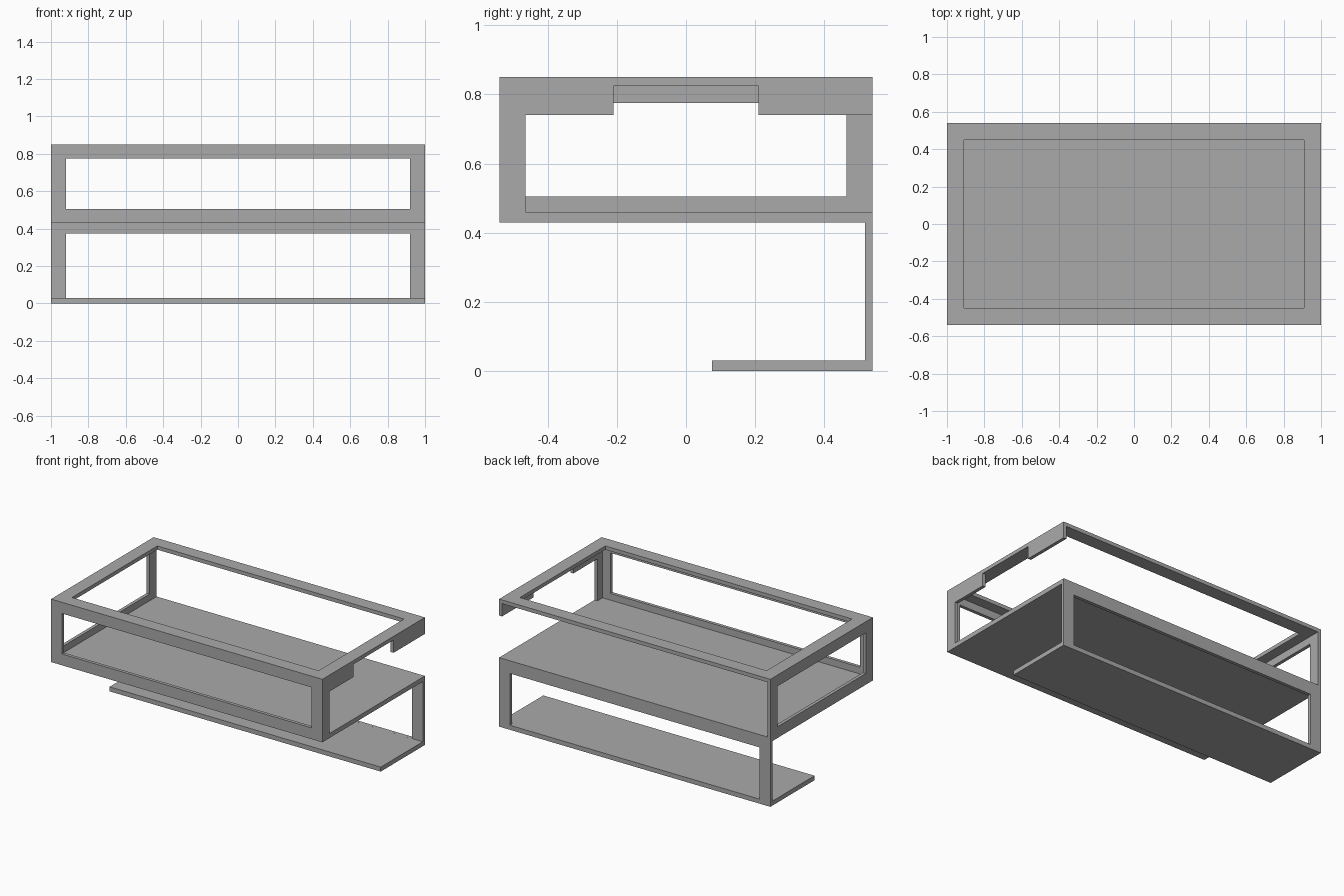
import bpy
import bmesh
from mathutils import Vector

if "Cube" in bpy.data.objects:
    bpy.data.objects.remove(bpy.data.objects["Cube"])

GREY = (0.4, 0.4, 0.4, 1.0)
mat = bpy.data.materials.new("plain grey")
mat.use_nodes = True
mat.diffuse_color = GREY
mat.node_tree.nodes["Principled BSDF"].inputs["Base Color"].default_value = GREY

X, Y = 1.0, 0.54              # half width and half depth
T = 0.022                     # panel thickness
DECK, DECK_TOP = 0.43, 0.46   # main shelf
RIM, TOP = 0.825, 0.85        # top rim
POST = 0.075                  # post width


def rect(u0, u1, v0, v1):
    return [(u0, v0), (u1, v0), (u1, v1), (u0, v1)]


def plate(name, axis, start, depth, outline, hole=None):
    """Extrude an outline, with an optional four-sided hole, along an axis."""
    def place(u, v):
        return Vector({"x": (start, u, v), "y": (u, start, v), "z": (u, v, start)}[axis])

    bm = bmesh.new()
    outer = [bm.verts.new(place(*p)) for p in outline]
    if hole:
        inner = [bm.verts.new(place(*p)) for p in hole]
        for i in range(4):
            j = (i + 1) % 4
            bm.faces.new((outer[i], outer[j], inner[j], inner[i]))
    else:
        bm.faces.new(outer)
    made = bmesh.ops.extrude_face_region(bm, geom=bm.faces[:])["geom"]
    push = Vector([depth if a == axis else 0 for a in "xyz"])
    bmesh.ops.translate(bm, vec=push, verts=[g for g in made if isinstance(g, bmesh.types.BMVert)])
    bmesh.ops.recalc_face_normals(bm, faces=bm.faces[:])
    mesh = bpy.data.meshes.new(name)
    bm.to_mesh(mesh)
    bm.free()
    mesh.materials.append(mat)
    obj = bpy.data.objects.new(name, mesh)
    bpy.context.collection.objects.link(obj)
    return obj


# Open top rim
plate("top_rim", "z", RIM, TOP - RIM, rect(-X, X, -Y, Y),
      rect(-X + 0.09, X - 0.09, -Y + 0.09, Y - 0.09))

# Front window panel and closed right side window panel
plate("front_panel", "y", -Y, T, rect(-X, X, DECK, RIM),
      rect(-X + 0.08, X - 0.08, 0.505, 0.775))
plate("right_panel", "x", -X, T, rect(-Y + T, Y, DECK, RIM),
      rect(-Y + POST, Y - POST, 0.505, 0.775))

# Open left side: front post with a bracket, and a hanging rear bracket
plate("left_front_bracket", "x", X - T, T,
      [(-Y + T, DECK_TOP), (-Y + POST, DECK_TOP), (-Y + POST, 0.74),
       (-0.21, 0.74), (-0.21, RIM), (-Y + T, RIM)])
plate("left_rear_bracket", "x", X - T, T, rect(0.21, Y, 0.74, RIM))

# Main shelf
plate("main_shelf", "z", DECK, DECK_TOP - DECK, rect(-X + T, X, -Y + T, Y))

# Rear window panel holding the lower shelf
plate("rear_panel", "y", Y - T, T, rect(-X, X, 0.03, DECK),
      rect(-X + 0.08, X - 0.08, 0.0301, 0.375))
plate("lower_shelf", "z", 0, 0.03, rect(-X, X, 0.075, Y))
